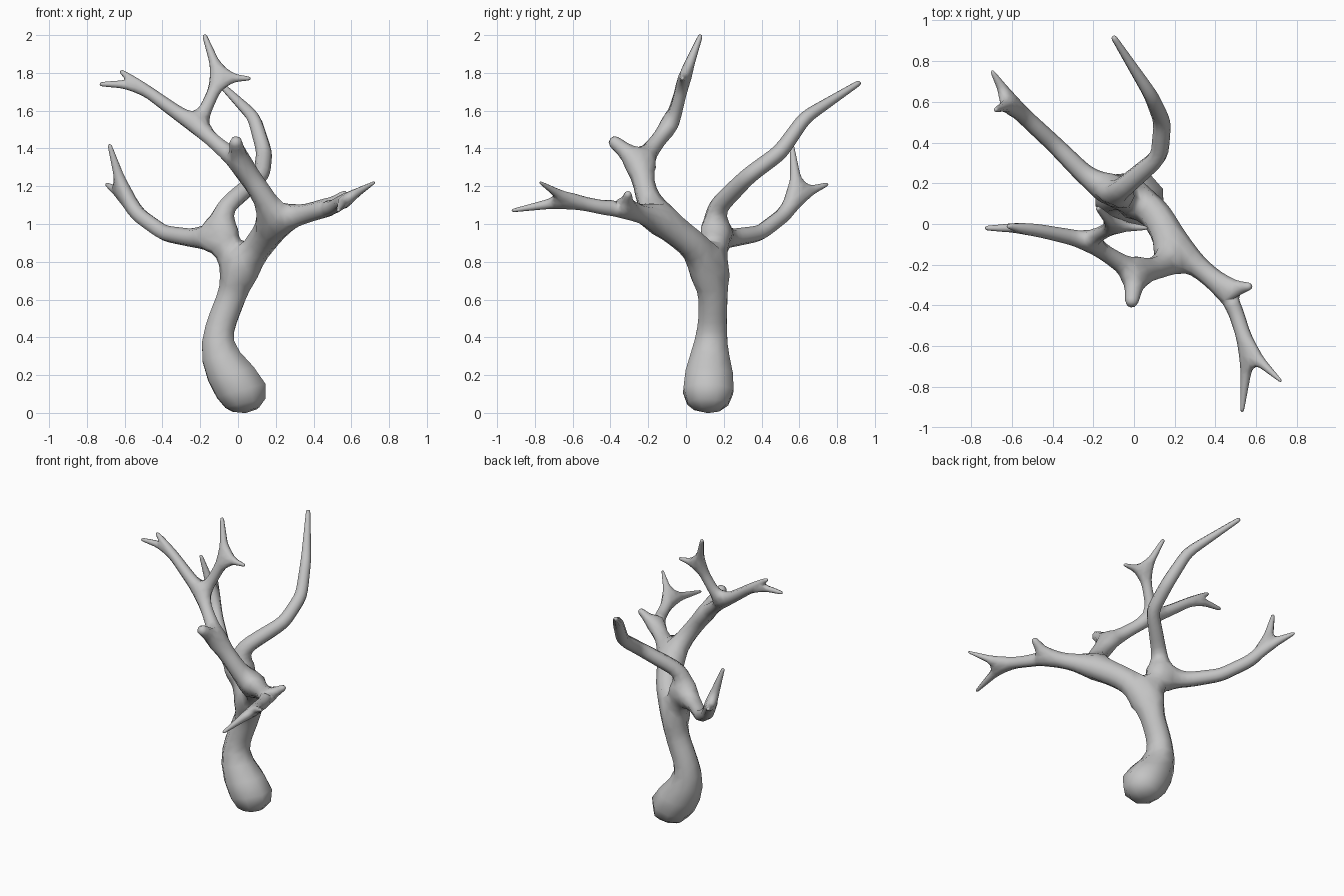
import bpy

# Remove the default cube only
cube = bpy.data.objects.get("Cube")
if cube:
    bpy.data.objects.remove(cube)

# Bark material
bark = bpy.data.materials.new("grey_bark")
bark.use_nodes = True
colour = (0.55, 0.55, 0.55, 1)
bark.diffuse_color = colour
bark.node_tree.nodes["Principled BSDF"].inputs["Base Color"].default_value = colour

# Skeleton of the tree: points, radii and edges
verts, radii, edges = [], [], []


def limb(start, *points):
    """Grow a chain of (x, y, z, radius) points from an existing vertex."""
    last = start
    for x, y, z, r in points:
        verts.append((x, y, z))
        radii.append(r)
        if last is not None:
            edges.append((last, len(verts) - 1))
        last = len(verts) - 1
    return last


# Trunk, from the blunt foot to the main fork
fork = limb(None, (.04, .115, -.01, .075), (.045, .117, .10, .185), (-.12, .125, .31, .112),
            (-.10, .14, .45, .088), (-.02, .145, .65, .086), (.01, .135, .78, .09))

# Front bough, reaching to the model's left
crook = limb(fork, (.12, .03, .90, .086), (.215, -.14, 1.02, .083))
knot = limb(crook, (.34, -.23, 1.05, .056), (.45, -.32, 1.08, .052))
limb(knot, (.58, -.305, 1.168, .018))
split = limb(knot, (.50, -.43, 1.085, .041), (.56, -.62, 1.125, .039))
limb(split, (.725, -.775, 1.222, .007))
limb(split, (.53, -.925, 1.07, .009))

# Upper bough, sweeping up and to the right
elbow = limb(crook, (.12, -.215, 1.17, .063), (.01, -.24, 1.32, .056))
limb(elbow, (-.015, -.405, 1.455, .034))
split = limb(elbow, (-.13, -.15, 1.44, .043), (-.23, -.08, 1.525, .047))
twig = limb(split, (-.38, -.05, 1.63, .038), (-.53, -.02, 1.74, .032))
limb(twig, (-.735, -.02, 1.74, .011))
limb(twig, (-.625, -.01, 1.812, .011))
twig = limb(split, (-.17, -.05, 1.61, .037), (-.095, -.01, 1.775, .036))
limb(twig, (-.18, .08, 2.005, .012))
limb(twig, (.07, -.02, 1.77, .009))

# Rear bough and its low side branch
rear = limb(fork, (-.10, .15, .94, .083))
twig = limb(rear, (-.24, .24, .925, .053), (-.39, .39, .95, .046),
            (-.53, .52, 1.05, .044), (-.60, .59, 1.15, .043))
limb(twig, (-.70, .755, 1.213, .009))
limb(twig, (-.682, .56, 1.425, .011))

# Tall rear branch curling backwards
limb(rear, (-.07, .165, 1.09, .056), (.125, .33, 1.255, .047), (.14, .5, 1.38, .045),
     (.085, .63, 1.565, .038), (-.105, .925, 1.753, .015))

mesh = bpy.data.meshes.new("tree")
mesh.from_pydata(verts, edges, [])
mesh.materials.append(bark)
tree = bpy.data.objects.new("bare_tree", mesh)
bpy.context.collection.objects.link(tree)

# Skin the skeleton and round it off, keeping it slightly faceted
skin = tree.modifiers.new("bark_skin", "SKIN")
skin.use_smooth_shade = True
skin.branch_smoothing = 0.0
for i, r in enumerate(radii):
    tree.data.skin_vertices[0].data[i].radius = (r, r)
rounding = tree.modifiers.new("rounding", "SUBSURF")
rounding.levels = rounding.render_levels = 1
